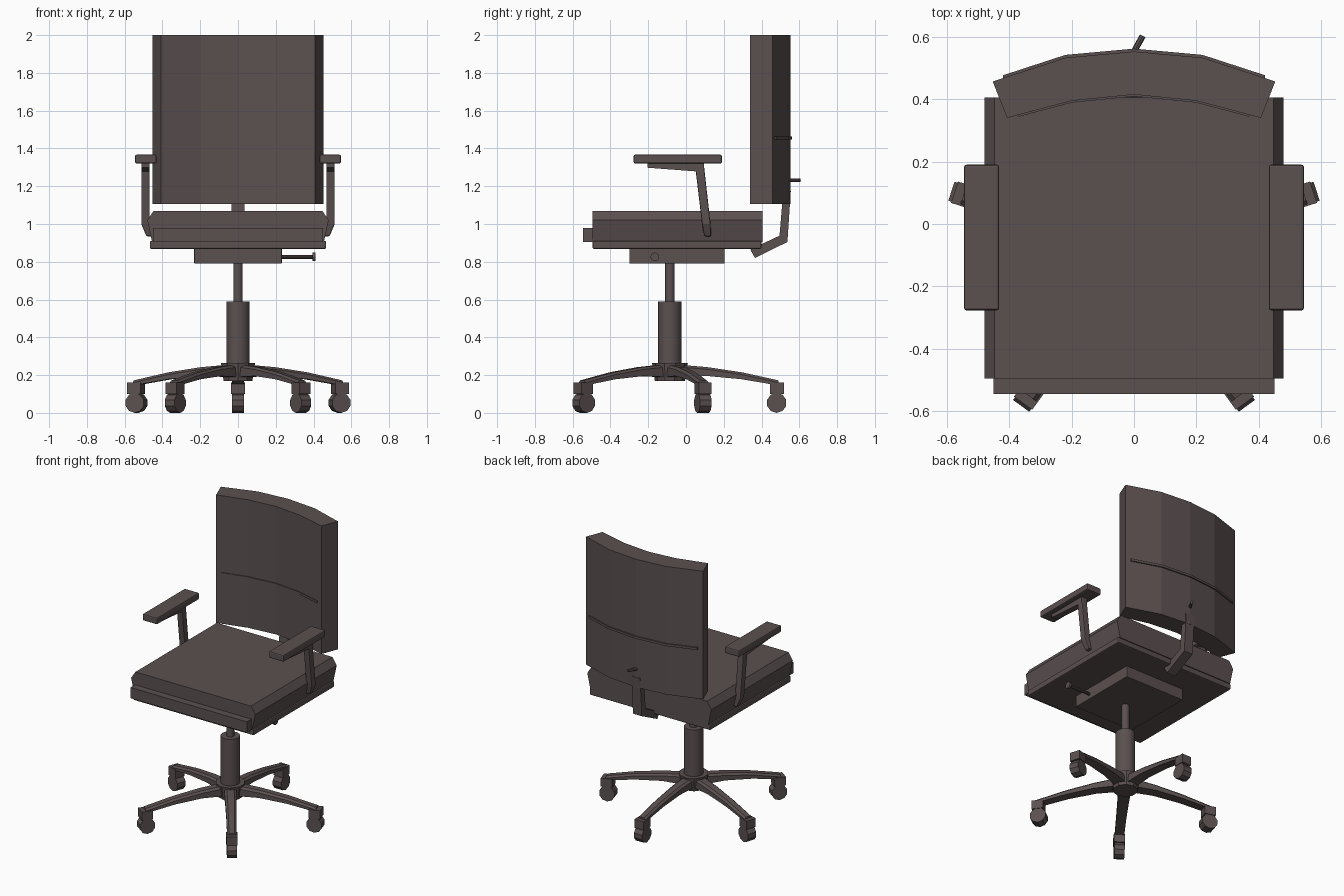
import bpy, bmesh, math
from mathutils import Matrix, Vector

cube = bpy.data.objects.get("Cube")
if cube:
    bpy.data.objects.remove(cube, do_unlink=True)

COLOR = (0.105, 0.08, 0.08, 1)
mat = bpy.data.materials.new("dark warm grey")
mat.use_nodes = True
mat.diffuse_color = COLOR
mat.node_tree.nodes["Principled BSDF"].inputs["Base Color"].default_value = COLOR

BASE_Y = -0.085   # centre line of the column


def finish(name, bm, bevel=0, smooth=False):
    bmesh.ops.recalc_face_normals(bm, faces=bm.faces)
    mesh = bpy.data.meshes.new(name)
    bm.to_mesh(mesh)
    bm.free()
    mesh.materials.append(mat)
    obj = bpy.data.objects.new(name, mesh)
    bpy.context.collection.objects.link(obj)
    if bevel:
        mod = obj.modifiers.new("edge", "BEVEL")
        mod.width = bevel
        mod.segments = 2
    if smooth:
        bpy.ops.object.select_all(action="DESELECT")
        obj.select_set(True)
        bpy.context.view_layer.objects.active = obj
        bpy.ops.object.shade_smooth_by_angle(angle=math.radians(35))
    return obj


def loft(name, rings, bevel=0, matrix=None):
    """Skin a list of equal point rings and cap both ends."""
    bm = bmesh.new()
    rows = [[bm.verts.new(p) for p in ring] for ring in rings]
    n = len(rows[0])
    for a, b in zip(rows, rows[1:]):
        for i in range(n):
            j = (i + 1) % n
            bm.faces.new((a[i], a[j], b[j], b[i]))
    bm.faces.new(rows[0])
    bm.faces.new(rows[-1])
    if matrix:
        bm.transform(matrix)
    return finish(name, bm, bevel)


def box(name, x, y, z, bevel=0, matrix=None):
    rings = [[(x[0], y[0], h), (x[1], y[0], h), (x[1], y[1], h), (x[0], y[1], h)] for h in z]
    return loft(name, rings, bevel, matrix)


def cylinder(name, r1, r2, a, b, sides=20, smooth=True, matrix=None):
    """Cylinder or cone running from point a to point b."""
    a, b = Vector(a), Vector(b)
    d = b - a
    m = Matrix.Translation((a + b) / 2) @ d.to_track_quat("Z", "Y").to_matrix().to_4x4()
    bm = bmesh.new()
    bmesh.ops.create_cone(bm, cap_ends=True, segments=sides, radius1=r1, radius2=r2,
                          depth=d.length, matrix=m)
    if matrix:
        bm.transform(matrix)
    return finish(name, bm, 0, smooth)


# Column and hub
cylinder("hub", 0.08, 0.095, (0, BASE_Y, 0.17), (0, BASE_Y, 0.265), 10, False)
cylinder("column_sleeve", 0.062, 0.062, (0, BASE_Y, 0.2), (0, BASE_Y, 0.59))
cylinder("gas_lift", 0.025, 0.025, (0, BASE_Y, 0.58), (0, BASE_Y, 0.8))

# Five legs with casters; each is built along +x and turned into place
LEG = [(0.05, 0.255, 0.19, 0.04), (0.2, 0.242, 0.195, 0.036),
       (0.38, 0.215, 0.178, 0.032), (0.575, 0.172, 0.145, 0.03)]
for k in range(5):
    turn = Matrix.Translation((0, BASE_Y, 0)) @ Matrix.Rotation(math.radians(18 + 72 * k), 4, "Z")
    rings = [[(r, -w, low), (r, w, low), (r, w, top - 0.012), (r, w * 0.6, top),
              (r, -w * 0.6, top), (r, -w, top - 0.012)] for r, top, low, w in LEG]
    loft(f"leg_{k + 1}", rings, 0, turn)
    box(f"caster_block_{k + 1}", (0.53, 0.605), (-0.036, 0.036), (0.1, 0.16), 0, turn)
    cylinder(f"caster_wheel_{k + 1}", 0.053, 0.053, (0.565, -0.032, 0.053),
             (0.565, 0.032, 0.053), 10, False, turn)

# Seat
section = [(0.455, 0.905), (0.48, 1.02), (0.447, 1.07)]
section += [(-x, z) for x, z in reversed(section)]
loft("seat_cushion", [[(x, y, z) for x, z in section] for y in (-0.495, 0.405)])
box("seat_front_pad", (-0.45, 0.45), (-0.545, -0.48), (0.905, 0.98))
box("seat_plate", (-0.467, 0.467), (-0.495, 0.4), (0.868, 0.91), 0.008)
box("tilt_mechanism", (-0.232, 0.232), (-0.3, 0.205), (0.79, 0.875), 0.004)
cylinder("height_lever", 0.01, 0.01, (0.2, -0.165, 0.826), (0.4, -0.165, 0.826), 10)
cylinder("height_lever_knob", 0.023, 0.023, (0.395, -0.165, 0.826), (0.41, -0.165, 0.826), 12)

# Backrest: one curved plan lofted upward
FRONT = [(-0.407, 0.34), (-0.2, 0.395), (0, 0.415), (0.2, 0.395), (0.407, 0.34)]
BACK = [(-0.453, 0.457), (-0.22, 0.533), (0, 0.553), (0.22, 0.533), (0.453, 0.457)]
plan = FRONT + BACK[::-1]
loft("backrest", [[(x, y, z) for x, y in plan] for z in (1.105, 2.0)])


def seam(name, curve, scale, out):
    """Thin strip following the curve, its ends cut short along the surface."""
    (x0, y0), (x1, y1) = curve[0], curve[1]
    end = (x0 + (x1 - x0) * scale, y0 + (y1 - y0) * scale)
    path = [end] + curve[1:-1] + [(-end[0], end[1])]
    loft(name, [[(x, y - out, 1.448), (x, y + out, 1.448), (x, y + out, 1.464),
                 (x, y - out, 1.464)] for x, y in path])


seam("backrest_front_seam", FRONT, 0.18, 0.006)
seam("backrest_back_seam", BACK, 0.14, 0.009)

# Bent bracket that carries the backrest
bracket = [(0.34, 0.865), (0.495, 0.938), (0.515, 1.175), (0.555, 1.175), (0.537, 0.905), (0.365, 0.82)]
loft("back_bracket", [[(x, y, z) for y, z in bracket] for x in (-0.034, 0.034)])
cylinder("back_lever", 0.01, 0.01, (-0.01, 0.535, 1.232), (0.028, 0.603, 1.232), 8)

# Armrests
for side, s in (("left", 1), ("right", -1)):
    box(side + "_arm_pad", sorted((0.432 * s, 0.545 * s)), (-0.277, 0.19), (1.32, 1.367), 0.008)
    arm = [(-0.205, 1.322, 1.298), (0.06, 1.322, 1.278), (0.095, 1.322, 1.278)]
    loft(side + "_arm_bar", [[(0.468 * s, y, low), (0.512 * s, y, low),
                              (0.512 * s, y, top), (0.468 * s, y, top)] for y, top, low in arm])
    post = [(0.468, 0.512, 0.048, 0.095, 1.31), (0.468, 0.512, 0.085, 0.13, 1.0),
            (0.455, 0.485, 0.097, 0.133, 0.935)]
    loft(side + "_arm_post", [[(a * s, y0, z), (b * s, y0, z), (b * s, y1, z), (a * s, y1, z)]
                              for a, b, y0, y1, z in post], 0.006)
